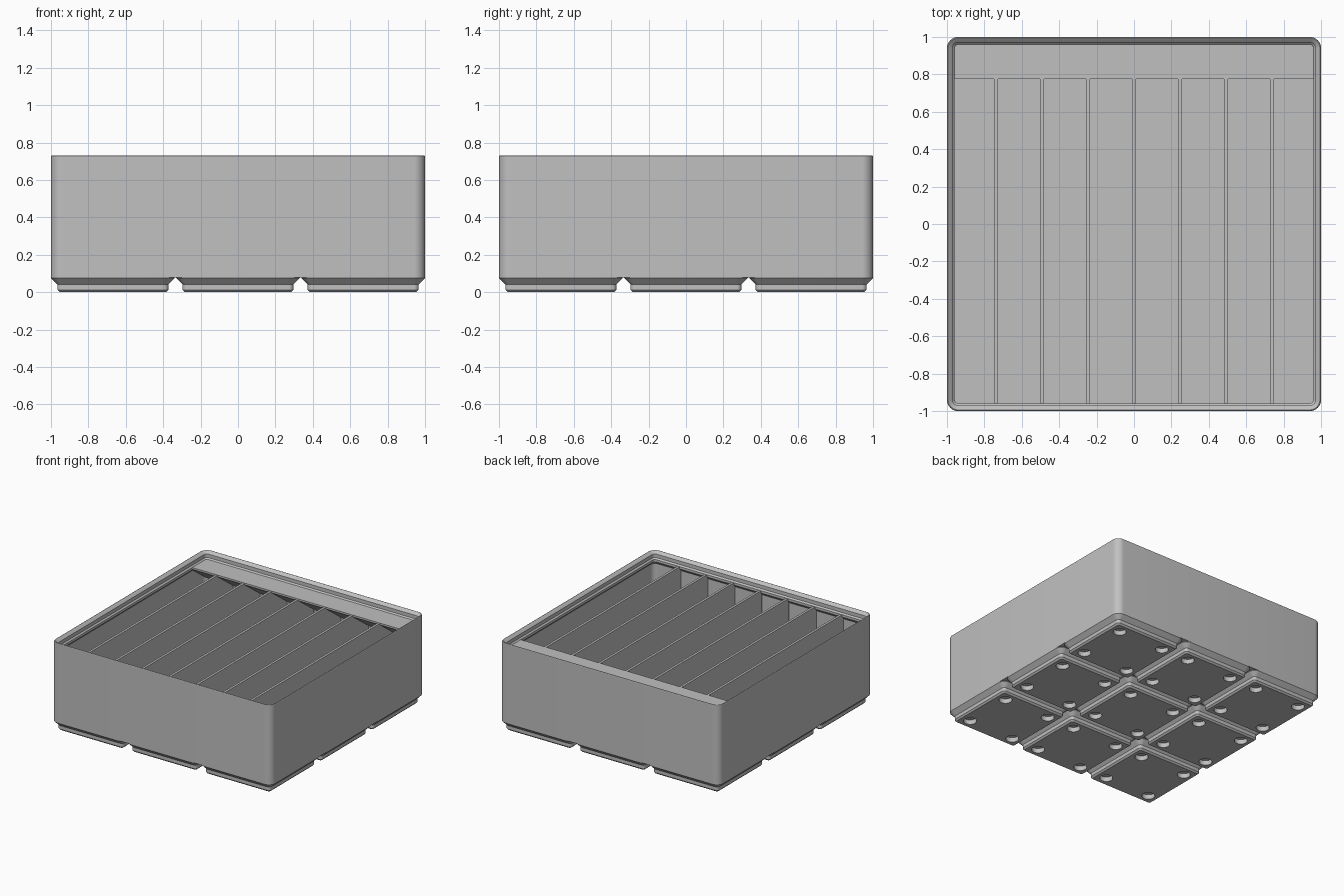
import bpy, bmesh, math

if "Cube" in bpy.data.objects:
    bpy.data.objects.remove(bpy.data.objects["Cube"], do_unlink=True)

MM = 2 / 125.5          # model units per millimetre
PITCH = 42 * MM         # spacing of the feet
CORNER = 3.75 * MM      # outer corner radius
STEPS = 8               # segments per rounded corner

grey = bpy.data.materials.new("plain grey")
grey.use_nodes = True
colour = (0.53, 0.53, 0.53, 1)
grey.diffuse_color = colour
grey.node_tree.nodes["Principled BSDF"].inputs["Base Color"].default_value = colour


def ring(bm, half, inset, z):
    """Rounded square of vertices, inset (mm) from the given half width."""
    r = max(CORNER - inset * MM, 0.2 * MM)
    c = half - inset * MM - r
    verts = []
    for k, (sx, sy) in enumerate([(1, 1), (-1, 1), (-1, -1), (1, -1)]):
        for i in range(STEPS + 1):
            a = (k + i / STEPS) * math.pi / 2
            verts.append(bm.verts.new((sx * c + r * math.cos(a),
                                       sy * c + r * math.sin(a), z * MM)))
    return verts


def bridge(bm, a, b):
    n = len(a)
    for i in range(n):
        j = (i + 1) % n
        bm.faces.new((a[i], a[j], b[j], b[i]))


def loft(bm, half, profile):
    rings = [ring(bm, half, inset, z) for inset, z in profile]
    for a, b in zip(rings, rings[1:]):
        bridge(bm, a, b)
    return rings


def finish(bm, name):
    mesh = bpy.data.meshes.new(name)
    bm.to_mesh(mesh)
    bm.free()
    mesh.materials.append(grey)
    return add(mesh, name)


def add(mesh, name, location=(0, 0, 0)):
    obj = bpy.data.objects.new(name, mesh)
    obj.location = location
    bpy.context.collection.objects.link(obj)
    return obj


def smooth(obj):
    bpy.ops.object.select_all(action="DESELECT")
    obj.select_set(True)
    bpy.context.view_layer.objects.active = obj
    bpy.ops.object.shade_smooth_by_angle(angle=math.radians(30))


# Bin body: outer wall, stacking lip, inner wall and floor in one loft
bm = bmesh.new()
body_rings = loft(bm, 1.0, [
    (0, 5), (0, 45.5), (0.15, 45.75), (0.4, 45.85), (0.65, 45.7),
    (1.9, 44.5), (1.9, 42.7), (2.6, 42), (2.6, 40.8),
    (0.95, 39.15), (0.95, 7)])
bm.faces.new(body_rings[0][::-1])
bm.faces.new(body_rings[-1])
smooth(finish(bm, "bin_body"))

# Foot: stepped loft with four magnet holes in its underside
bm = bmesh.new()
foot_rings = loft(bm, 41.5 * MM / 2, [(2.95, 0), (2.15, 0.8), (2.15, 2.6), (0, 4.75), (0, 5)])
rims = [foot_rings[0]]
for sx in (-1, 1):
    for sy in (-1, 1):
        hole = []
        for z in (0, 2.4):
            hole.append([bm.verts.new(((sx * 13 + 3.1 * math.cos(t * math.tau / 32)) * MM,
                                       (sy * 13 + 3.1 * math.sin(t * math.tau / 32)) * MM,
                                       z * MM)) for t in range(32)])
        bridge(bm, hole[1], hole[0])
        bm.faces.new(hole[1][::-1])
        rims.append(hole[0])
edges = [bm.edges.get((r[i - 1], r[i])) for r in rims for i in range(len(r))]
bmesh.ops.triangle_fill(bm, use_beauty=True, edges=edges, normal=(0, 0, -1))
bmesh.ops.recalc_face_normals(bm, faces=bm.faces)
foot = finish(bm, "foot")
smooth(foot)
foot.location = (-PITCH, -PITCH, 0)
for i in range(1, 9):
    add(foot.data, f"foot_{i + 1}", ((i % 3 - 1) * PITCH, (i // 3 - 1) * PITCH, 0))

# Seven dividers splitting the bin into eight compartments
for i in range(-3, 4):
    bm = bmesh.new()
    bmesh.ops.create_cube(bm, size=1)
    bmesh.ops.scale(bm, vec=(1.2 * MM, 1.95, 35.2 * MM), verts=bm.verts)
    bmesh.ops.translate(bm, vec=(i * 0.246, 0, 24.3 * MM), verts=bm.verts)
    finish(bm, f"divider_{i + 4}")

# Label shelf along the back wall with a sloped support beneath
bm = bmesh.new()
section = [(0.775, 0.67), (0.775, 0.655), (0.986, 0.5), (0.986, 0.67)]
ends = [[bm.verts.new((x, y, z)) for y, z in section] for x in (-0.975, 0.975)]
bridge(bm, *ends)
for end in ends:
    bm.faces.new(end)
bmesh.ops.recalc_face_normals(bm, faces=bm.faces)
finish(bm, "label_shelf")
